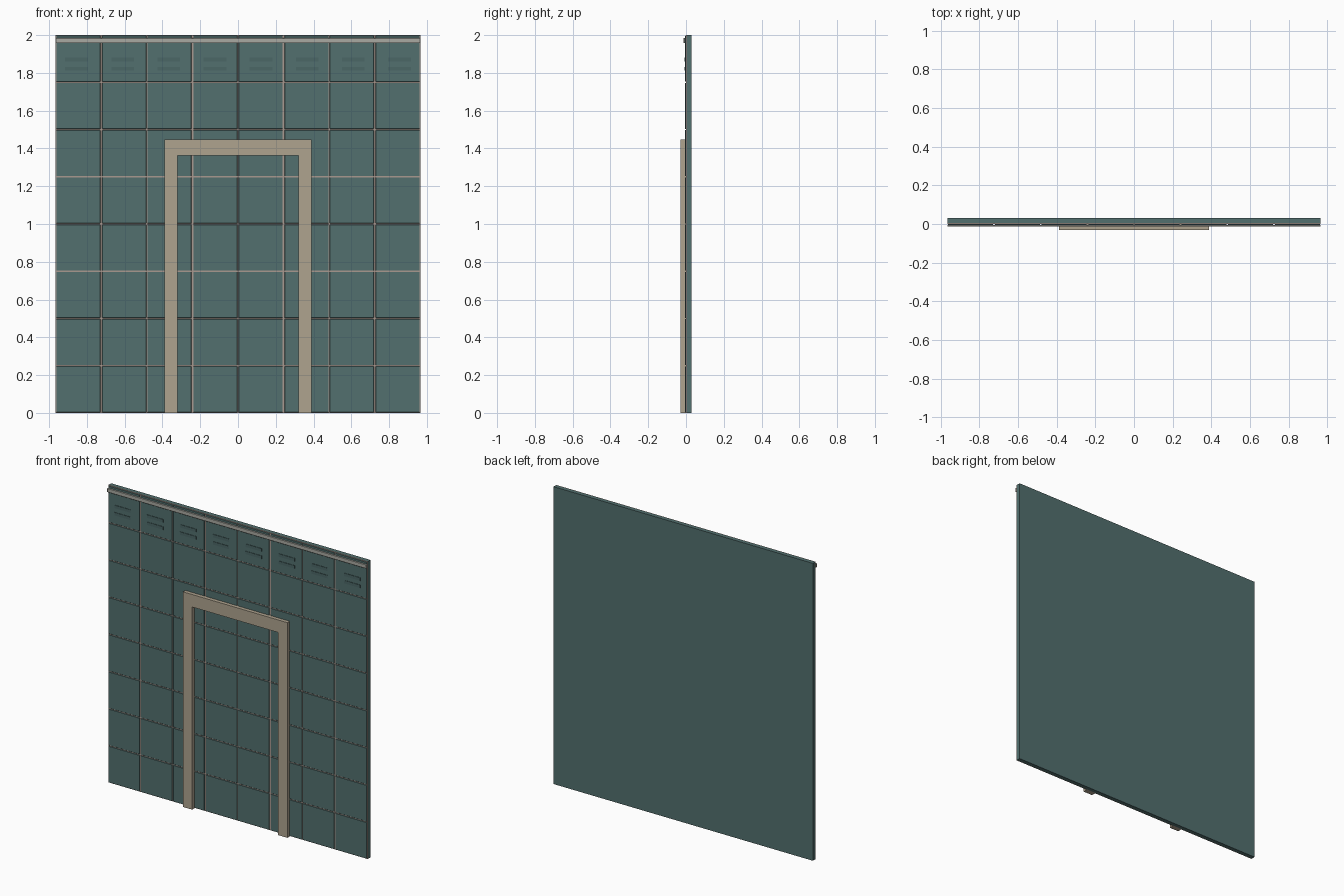
import bpy, bmesh

if "Cube" in bpy.data.objects:
    bpy.data.objects.remove(bpy.data.objects["Cube"])


def material(name, rgb):
    m = bpy.data.materials.new(name)
    m.diffuse_color = (*rgb, 1.0)
    m.use_nodes = True
    m.node_tree.nodes["Principled BSDF"].inputs["Base Color"].default_value = m.diffuse_color
    return m


TEAL = material("teal tile", (0.085, 0.160, 0.158))
DARK = material("dark teal vent", (0.070, 0.135, 0.133))
GROUT = material("warm grey grout", (0.40, 0.32, 0.28))
TAN = material("tan trim", (0.43, 0.37, 0.275))
RAIL = material("light grey rail", (0.40, 0.40, 0.36))


def add_box(bm, x0, x1, y0, y1, z0, z1):
    v = [bm.verts.new((x, y, z)) for z in (z0, z1) for y in (y0, y1) for x in (x0, x1)]
    for f in ((0, 2, 3, 1), (4, 5, 7, 6), (0, 1, 5, 4), (2, 6, 7, 3), (0, 4, 6, 2), (1, 3, 7, 5)):
        bm.faces.new([v[i] for i in f])


def build(name, mat, boxes, bevel=0):
    bm = bmesh.new()
    for b in boxes:
        add_box(bm, *b)
    me = bpy.data.meshes.new(name)
    bm.to_mesh(me)
    bm.free()
    me.materials.append(mat)
    ob = bpy.data.objects.new(name, me)
    bpy.context.collection.objects.link(ob)
    if bevel:
        mod = ob.modifiers.new("edge", 'BEVEL')
        mod.width = bevel
        mod.segments = 1
    return ob


W = 0.965          # half width of the wall
FRONT = -0.005     # front face of the tiles

# Backing slab and the grout sheet in front of it
build("wall_backing", TEAL, [(-W, W, 0.005, 0.03, 0, 2)])
build("grout_sheet", GROUT, [(-W, W, 0.0, 0.005, 0, 2)])

# 8 x 8 tiles; every second vertical joint is wider
tiles = []
col = 2 * W / 8
for i in range(8):
    left = 0.005 if i % 2 else 0.003
    right = 0.003 if i % 2 else 0.005
    for j in range(8):
        tiles.append((-W + i * col + left, -W + (i + 1) * col - right,
                      FRONT, 0.0, j * 0.25 + 0.003, (j + 1) * 0.25 - 0.003))
build("wall_tiles", TEAL, tiles, bevel=0.0015)

# Pairs of vent slats near the top of each column
vents = []
for i in range(8):
    cx = (i - 3.5) * 0.2443
    for z in (1.871, 1.822):
        vents.append((cx - 0.06, cx + 0.06, FRONT - 0.003, FRONT, z - 0.010, z + 0.010))
build("vent_slats", DARK, vents)

# Top rail
build("top_rail", RAIL, [(-W, W, -0.014, FRONT, 1.957, 1.984)], bevel=0.002)

# Door surround, one extruded arch outline
outline = [(-0.388, 0), (-0.388, 1.447), (0.388, 1.447), (0.388, 0),
           (0.32, 0), (0.32, 1.363), (-0.32, 1.363), (-0.32, 0)]
bm = bmesh.new()
face = bm.faces.new([bm.verts.new((x, -0.03, z)) for x, z in outline])
ext = bmesh.ops.extrude_face_region(bm, geom=[face])
bmesh.ops.translate(bm, vec=(0, 0.03, 0),
                    verts=[g for g in ext["geom"] if isinstance(g, bmesh.types.BMVert)])
bmesh.ops.recalc_face_normals(bm, faces=bm.faces)
me = bpy.data.meshes.new("door_frame")
bm.to_mesh(me)
bm.free()
me.materials.append(TAN)
bpy.context.collection.objects.link(bpy.data.objects.new("door_frame", me))
